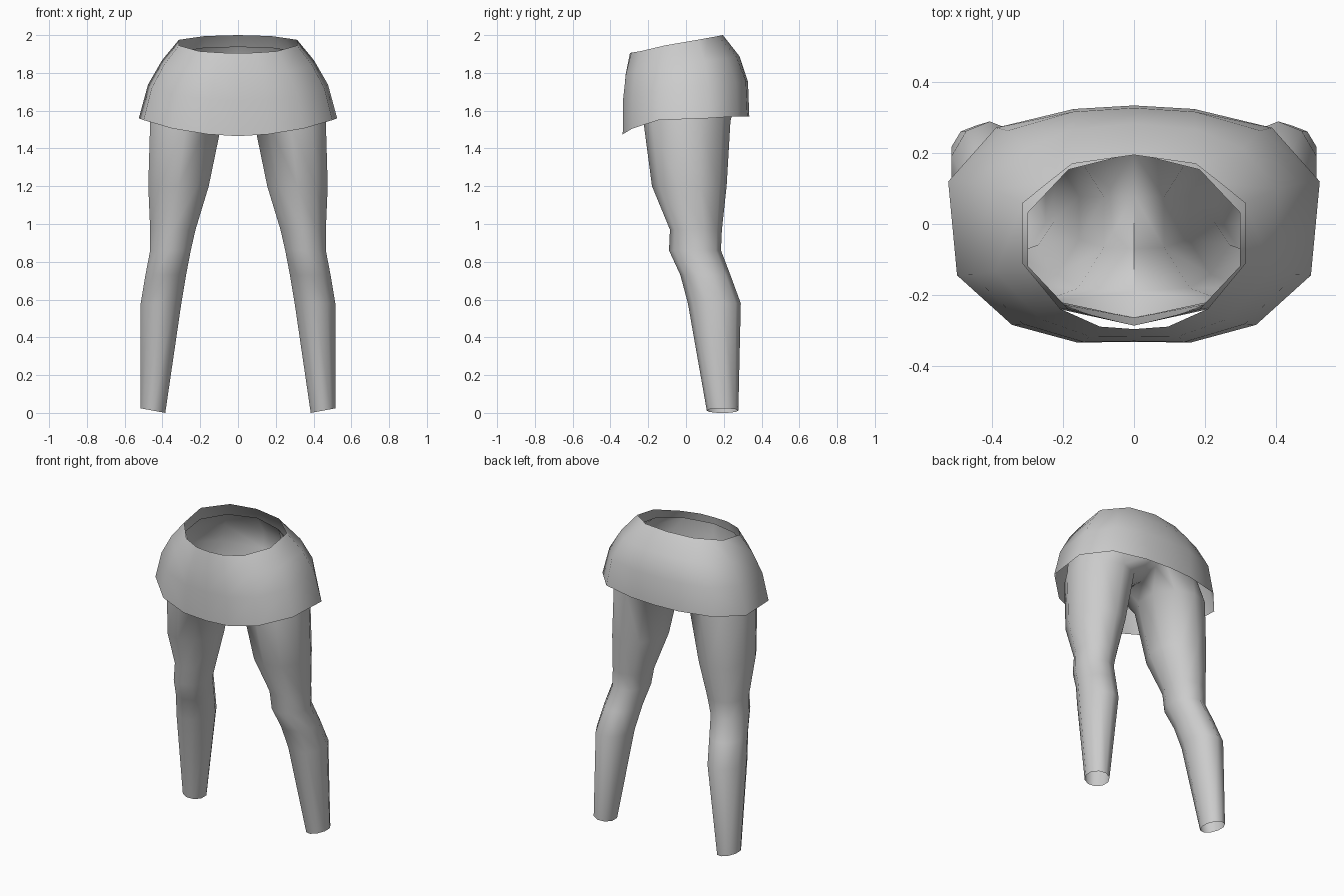
import bpy, bmesh, math

if "Cube" in bpy.data.objects:
    bpy.data.objects.remove(bpy.data.objects["Cube"])

grey = bpy.data.materials.new("grey cloth")
grey.diffuse_color = (0.6, 0.6, 0.6, 1)
grey.use_nodes = True
grey.node_tree.nodes["Principled BSDF"].inputs["Base Color"].default_value = grey.diffuse_color


def build(name, rows, closed_from=None):
    """Skin rows of points on the +x half, then mirror. Rows from closed_from on are full loops."""
    bm = bmesh.new()
    grid = [[bm.verts.new(p) for p in row] for row in rows]
    for r, (a, b) in enumerate(zip(grid, grid[1:])):
        n = min(len(a), len(b))
        loop = closed_from is not None and r >= closed_from
        for i in range(n if loop else n - 1):
            j = (i + 1) % n
            bm.faces.new((a[i], b[i], b[j], a[j]))
    geom = bm.verts[:] + bm.edges[:] + bm.faces[:]
    bmesh.ops.mirror(bm, geom=geom, axis='X', merge_dist=0.0005)
    bmesh.ops.remove_doubles(bm, verts=bm.verts[:], dist=0.0005)
    bmesh.ops.recalc_face_normals(bm, faces=bm.faces[:])
    # face outwards: the face furthest along +x must point to +x
    far = max(bm.faces, key=lambda f: f.calc_center_median().x)
    if far.normal.x < 0:
        bmesh.ops.reverse_faces(bm, faces=bm.faces[:])
    me = bpy.data.meshes.new(name)
    bm.to_mesh(me)
    bm.free()
    me.materials.append(grey)
    ob = bpy.data.objects.new(name, me)
    bpy.context.collection.objects.link(ob)
    bpy.ops.object.select_all(action='DESELECT')
    ob.select_set(True)
    bpy.context.view_layer.objects.active = ob
    bpy.ops.object.shade_smooth_by_angle(angle=math.radians(60))
    return ob


# skirt: waist edge blended to the hem, bulging outwards on the way down
waist = [(0, .195, 2.0), (.175, .17, 1.995), (.245, .115, 1.985), (.313, .06, 1.975),
         (.313, -.113, 1.945), (.208, -.24, 1.915), (.096, -.29, 1.907), (0, -.297, 1.905)]
hem = [(0, .335, 1.57), (.17, .325, 1.57), (.39, .272, 1.57), (.525, .12, 1.56),
       (.5, -.145, 1.55), (.345, -.285, 1.505), (.16, -.335, 1.475), (0, -.333, 1.465)]
skirt_rows = []
for fx, fy, fz in ((0, 0, 0), (.42, .63, .26), (.77, .95, .57), (1, 1, 1)):
    skirt_rows.append([(a[0] + (b[0] - a[0]) * fx, a[1] + (b[1] - a[1]) * fy,
                        a[2] + (b[2] - a[2]) * fz) for a, b in zip(waist, hem)])
build("skirt", skirt_rows)


# trousers: half ellipses round the pelvis, a crotch strip, then full leg loops
def pelvis(rx, front, back, z_front, z_back):
    pts = []
    for i in range(6):
        t = math.radians(-90 + 36 * i)
        k = (math.sin(t) + 1) / 2
        x = 0 if i in (0, 5) else rx * math.cos(t) / .951
        pts.append((x, front + (back - front) * k, z_front + (z_back - z_front) * k))
    return pts


def leg(z, x_in, x_out, front, back, tilt=0):
    pts = []
    for i in range(10):
        t = math.radians(-90 + 36 * i)
        c = math.cos(t) / .951
        pts.append(((x_in + x_out) / 2 + (x_out - x_in) / 2 * c,
                    (front + back) / 2 + (back - front) / 2 * math.sin(t), z + tilt * c))
    return pts


crotch = [(0, .2, 1.64), (0, .08, 1.59), (0, -.07, 1.6), (0, -.19, 1.65)]
rows = [pelvis(.30, -.287, .2, 1.87, 1.94),
        pelvis(.40, -.285, .265, 1.79, 1.83),
        pelvis(.44, -.265, .27, 1.70, 1.71) + crotch,
        leg(1.54, .085, .465, -.225, .235),
        leg(1.20, .155, .475, -.18, .215),
        leg(.97, .225, .465, -.085, .19),
        leg(.86, .25, .465, -.09, .185),
        leg(.73, .275, .49, -.03, .235),
        leg(.58, .30, .515, .01, .29),
        leg(.012, .385, .515, .11, .277, .012)]
build("trousers", rows, closed_from=2)
